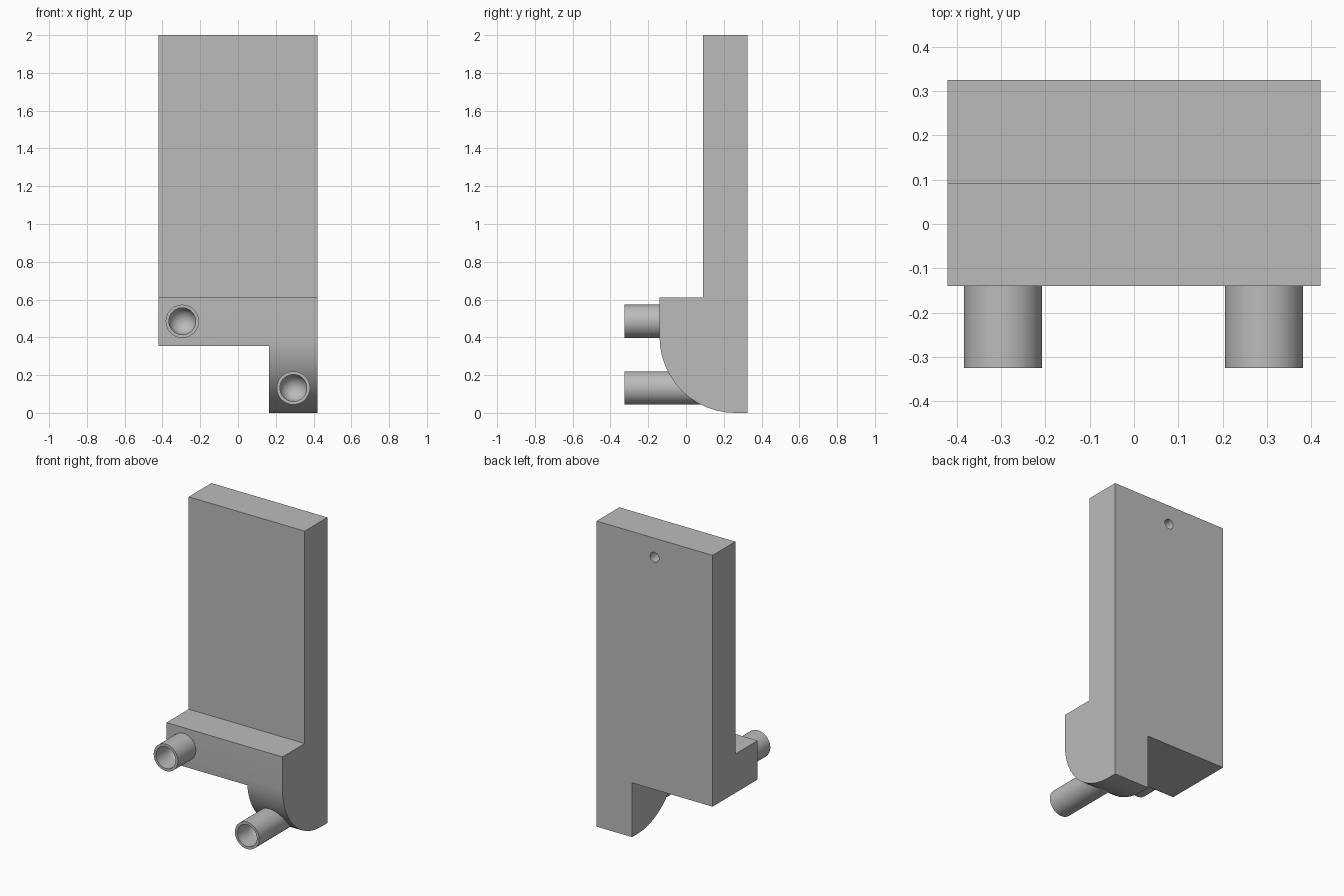
import bpy, bmesh
from math import pi, sin, cos, radians

cube = bpy.data.objects.get("Cube")
if cube:
    bpy.data.objects.remove(cube, do_unlink=True)

grey = bpy.data.materials.new("plain grey")
grey.use_nodes = True
grey.diffuse_color = (0.5, 0.5, 0.5, 1)
grey.node_tree.nodes["Principled BSDF"].inputs["Base Color"].default_value = grey.diffuse_color


def finish(name, bm):
    bmesh.ops.recalc_face_normals(bm, faces=bm.faces)
    mesh = bpy.data.meshes.new(name)
    bm.to_mesh(mesh)
    bm.free()
    mesh.materials.append(grey)
    obj = bpy.data.objects.new(name, mesh)
    bpy.context.collection.objects.link(obj)
    return obj


def extrude_profile(name, profile, x0, x1):
    """Side profile of (y, z) points, extruded along x."""
    bm = bmesh.new()
    face = bm.faces.new([bm.verts.new((x0, y, z)) for y, z in profile])
    out = bmesh.ops.extrude_face_region(bm, geom=[face])
    verts = [v for v in out["geom"] if isinstance(v, bmesh.types.BMVert)]
    bmesh.ops.translate(bm, verts=verts, vec=(x1 - x0, 0, 0))
    return finish(name, bm)


def lathe(name, profile, x, z, steps=48):
    """Spin a (radius, y) profile around an axis along y."""
    bm = bmesh.new()
    verts = [bm.verts.new((x + r, y, z)) for r, y in profile]
    edges = [bm.edges.new(pair) for pair in zip(verts, verts[1:])]
    bmesh.ops.spin(bm, geom=verts + edges, cent=(x, 0, z), axis=(0, 1, 0),
                   angle=2 * pi, steps=steps, use_duplicate=False)
    bmesh.ops.remove_doubles(bm, verts=bm.verts, dist=0.0001)
    return finish(name, bm)


def cut(target, cutter):
    mod = target.modifiers.new("cut", "BOOLEAN")
    mod.operation = "DIFFERENCE"
    mod.solver = "EXACT"
    mod.object = cutter
    cutter.hide_render = True
    cutter.hide_set(True)


def smooth(obj):
    bpy.ops.object.select_all(action="DESELECT")
    obj.select_set(True)
    bpy.context.view_layer.objects.active = obj
    bpy.ops.object.shade_smooth_by_angle(angle=radians(30))


# Body: tall back panel, front ledge and rounded underside
BACK, PANEL, LEDGE, R = 0.325, 0.09, -0.14, 0.40
arc = [(LEDGE + R - R * cos(a), R - R * sin(a))
       for a in (i * pi / 24 for i in range(13))]
body = extrude_profile("body", [(BACK, 0), (BACK, 2), (PANEL, 2), (PANEL, 0.61),
                                (LEDGE, 0.61)] + arc, -0.42, 0.42)
smooth(body)

# Square notch that leaves a short leg on the left
notch = extrude_profile("notch_cutter", [(-0.5, -0.2), (0.5, -0.2), (0.5, 0.355),
                                         (-0.5, 0.355)], -0.6, 0.163)
cut(body, notch)

# Hanging hole in the back
hole = lathe("hanging_hole_cutter", [(0, 0.2), (0.032, 0.2), (0.032, 0.4), (0, 0.4)], 0, 1.875)
cut(body, hole)

# Two hollow pipes with round-bottomed bores
FRONT, OUTER, BORE = -0.325, 0.088, 0.071
bowl = [(BORE * cos(a), -0.21 + BORE * sin(a)) for a in (i * pi / 16 for i in range(9))]
for name, x, z, end in (("upper_pipe", -0.295, 0.485, -0.13),
                        ("lower_pipe", 0.293, 0.132, 0.1)):
    pipe = lathe(name, [(0, end), (OUTER, end), (OUTER, FRONT), (BORE, FRONT)] + bowl, x, z)
    smooth(pipe)
